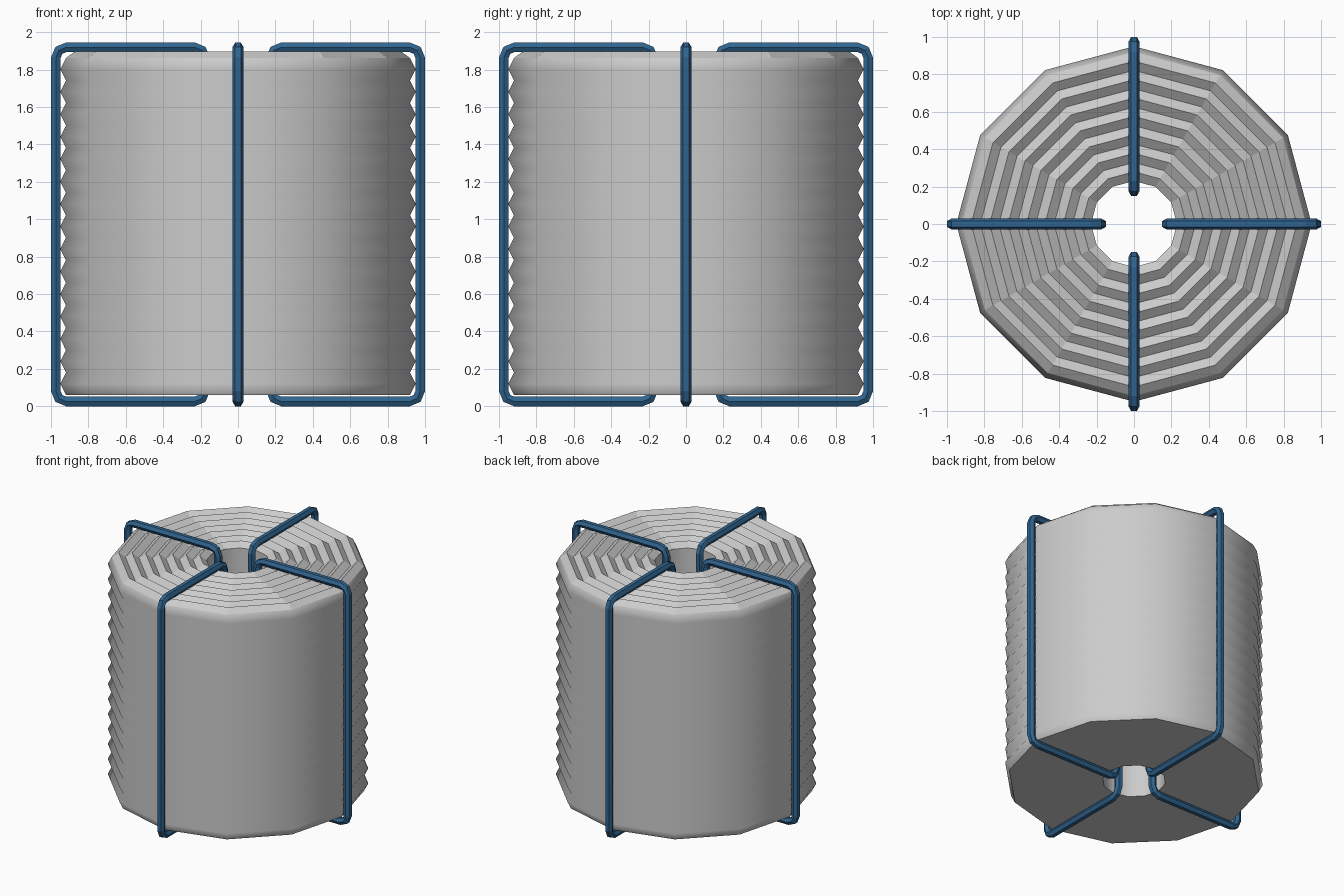
import bpy, bmesh, math
from mathutils import Vector

if "Cube" in bpy.data.objects:
    bpy.data.objects.remove(bpy.data.objects["Cube"])


def finish(name, bm, mat=None):
    bmesh.ops.recalc_face_normals(bm, faces=bm.faces)
    mesh = bpy.data.meshes.new(name)
    bm.to_mesh(mesh)
    bm.free()
    obj = bpy.data.objects.new(name, mesh)
    bpy.context.collection.objects.link(obj)
    if mat:
        mesh.materials.append(mat)
    return obj


def bridge(bm, rings):
    """Join a closed series of closed vertex rings with quads."""
    bands = []
    for i, a in enumerate(rings):
        b = rings[(i + 1) % len(rings)]
        n = len(a)
        bands.append([bm.faces.new((a[j], a[(j + 1) % n], b[(j + 1) % n], b[j]))
                      for j in range(n)])
    return bands


# Coil body: ridged outer wall, ridged top, flat base, 12 sides
SIDES = 12
BOTTOM, TOP_LOW, TOP_HIGH = 0.06, 1.862, 1.898
R_HOLE, R_LOW, R_HIGH = 0.23, 0.92, 0.95
WALL_RIDGES, TOP_RIDGES = 15, 7

profile = []
wall_steps, top_steps = WALL_RIDGES * 2, TOP_RIDGES * 2
for i in range(wall_steps + 1):
    z = BOTTOM + (TOP_LOW - BOTTOM) * i / wall_steps
    profile.append((R_HIGH if i % 2 else R_LOW, z))
for i in range(1, top_steps + 1):
    r = R_LOW + (R_HOLE - R_LOW) * i / top_steps
    profile.append((r, TOP_HIGH if i % 2 else TOP_LOW))
profile.append((R_HOLE, BOTTOM))

bm = bmesh.new()
rings = []
for r, z in profile:
    rings.append([bm.verts.new((r * math.cos(2 * math.pi * k / SIDES),
                                r * math.sin(2 * math.pi * k / SIDES), z))
                  for k in range(SIDES)])
bands = bridge(bm, rings)
# Outer wall and bore are smooth, top ridges and base are flat
for band in bands[:wall_steps] + [bands[-2]]:
    for f in band:
        f.smooth = True
finish("wire_coil", bm)

# Binding straps: closed hexagonal-section loops with rounded corners
blue = bpy.data.materials.new("strap_blue")
blue.diffuse_color = (0.03, 0.13, 0.28, 1)
blue.use_nodes = True
blue.node_tree.nodes["Principled BSDF"].inputs["Base Color"].default_value = blue.diffuse_color

X_IN, X_OUT, Z_LOW, Z_TOP = 0.176, 0.974, 0.026, 1.919
CORNER, RADIUS = 0.055, 0.03

path = []
corners = [(X_OUT - CORNER, Z_TOP - CORNER, 0), (X_IN + CORNER, Z_TOP - CORNER, 90),
           (X_IN + CORNER, Z_LOW + CORNER, 180), (X_OUT - CORNER, Z_LOW + CORNER, 270)]
for cx, cz, start in corners:
    for step in range(3):
        a = math.radians(start + 45 * step)
        path.append((Vector((cx + CORNER * math.cos(a), 0, cz + CORNER * math.sin(a))),
                     Vector((math.cos(a), 0, math.sin(a)))))


def strap(name, angle):
    bm = bmesh.new()
    c, s = math.cos(angle), math.sin(angle)
    loops = []
    for point, outward in path:
        loop = []
        for k in range(6):
            a = math.pi * k / 3
            p = point + outward * RADIUS * math.sin(a)
            p.y += RADIUS * math.cos(a)
            loop.append(bm.verts.new((c * p.x - s * p.y, s * p.x + c * p.y, p.z)))
        loops.append(loop)
    bridge(bm, loops)
    finish(name, bm, blue)


for i, side in enumerate(("right", "back", "left", "front")):
    strap("strap_" + side, i * math.pi / 2)
